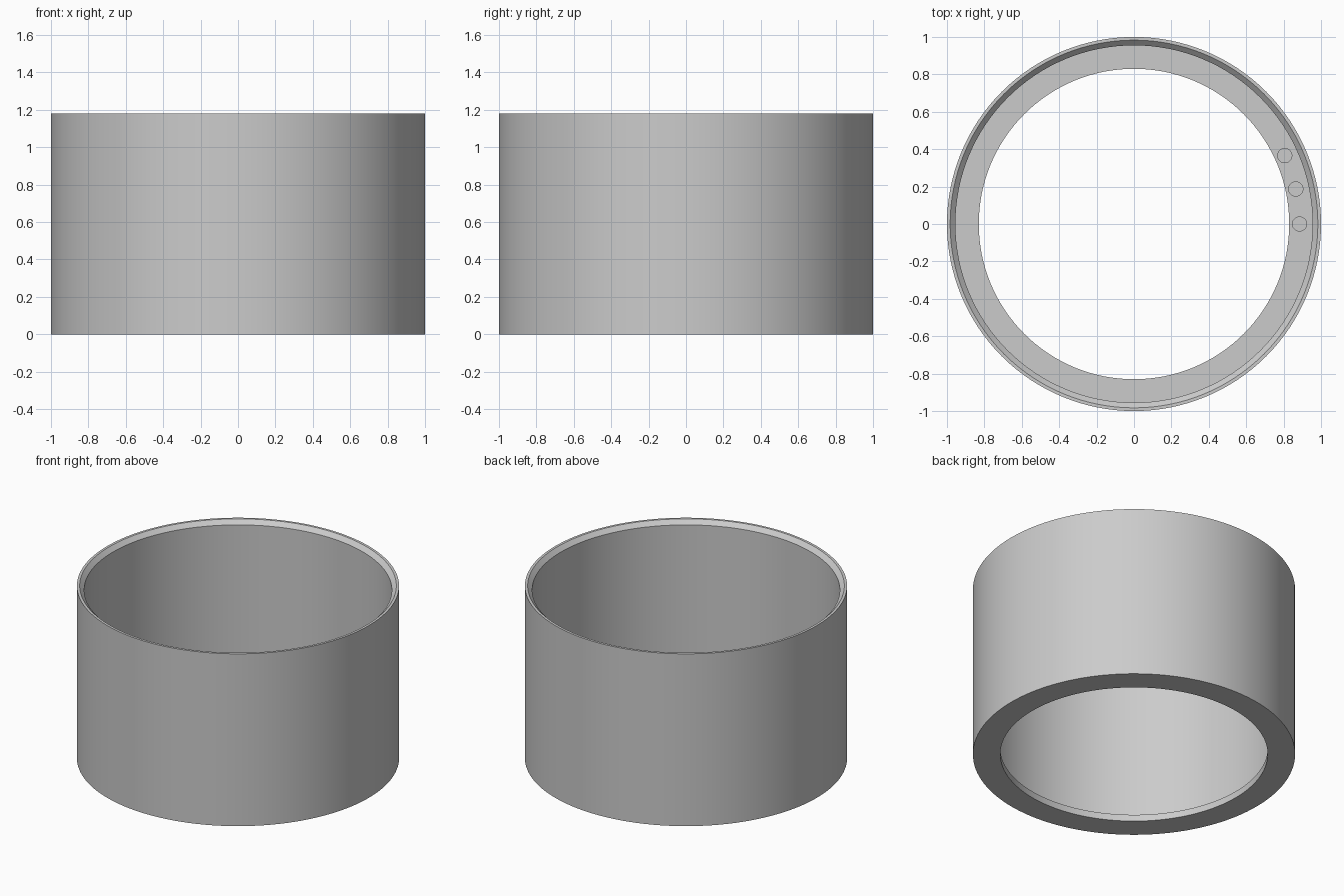
import bpy
import bmesh
import math

cube = bpy.data.objects.get("Cube")
if cube:
    bpy.data.objects.remove(cube, do_unlink=True)

HEIGHT, FLANGE, HOLE_DEPTH = 1.18, 0.045, 0.02

grey = bpy.data.materials.new("plain_grey")
grey.use_nodes = True
colour = (0.6, 0.6, 0.6, 1)
grey.diffuse_color = colour
grey.node_tree.nodes["Principled BSDF"].inputs["Base Color"].default_value = colour


def lathe(name, profile, steps):
    """Revolve a closed (radius, z) profile around the z axis."""
    bm = bmesh.new()
    verts = [bm.verts.new((r, 0, z)) for r, z in profile]
    edges = [bm.edges.new((a, b)) for a, b in zip(verts, verts[1:] + verts[:1])]
    bmesh.ops.spin(bm, geom=verts + edges, cent=(0, 0, 0), axis=(0, 0, 1),
                   angle=math.tau, steps=steps, use_duplicate=False)
    bmesh.ops.remove_doubles(bm, verts=bm.verts, dist=0.0001)
    bmesh.ops.recalc_face_normals(bm, faces=bm.faces)
    mesh = bpy.data.meshes.new(name)
    bm.to_mesh(mesh)
    bm.free()
    obj = bpy.data.objects.new(name, mesh)
    bpy.context.collection.objects.link(obj)
    mesh.materials.append(grey)
    return obj


# Hollow ring: thin wall, chamfered inner rim, inward flange at the bottom
ring = lathe("ring_body", [
    (0.83, 0), (1, 0), (1, HEIGHT), (0.983, HEIGHT),
    (0.955, HEIGHT - 0.028), (0.955, FLANGE), (0.83, FLANGE),
], 128)

# Three shallow blind holes in the top of the flange
for i in range(3):
    angle = math.radians(12.2 * i)
    bpy.ops.mesh.primitive_cylinder_add(
        vertices=32, radius=0.038, depth=2 * HOLE_DEPTH,
        location=(0.885 * math.cos(angle), 0.885 * math.sin(angle), FLANGE))
    cutter = bpy.context.object
    cutter.name = "hole_cutter"
    cutter.hide_render = True
    cutter.data.materials.append(grey)
    cut = ring.modifiers.new("hole", "BOOLEAN")
    cut.operation = "DIFFERENCE"
    cut.solver = "EXACT"
    cut.object = cutter
    bpy.context.view_layer.objects.active = ring
    bpy.ops.object.modifier_apply(modifier=cut.name)
    bpy.data.objects.remove(cutter, do_unlink=True)

# Smooth walls with crisp edges
bpy.ops.object.select_all(action="DESELECT")
ring.select_set(True)
bpy.context.view_layer.objects.active = ring
bpy.ops.object.shade_smooth_by_angle(angle=math.radians(30))
